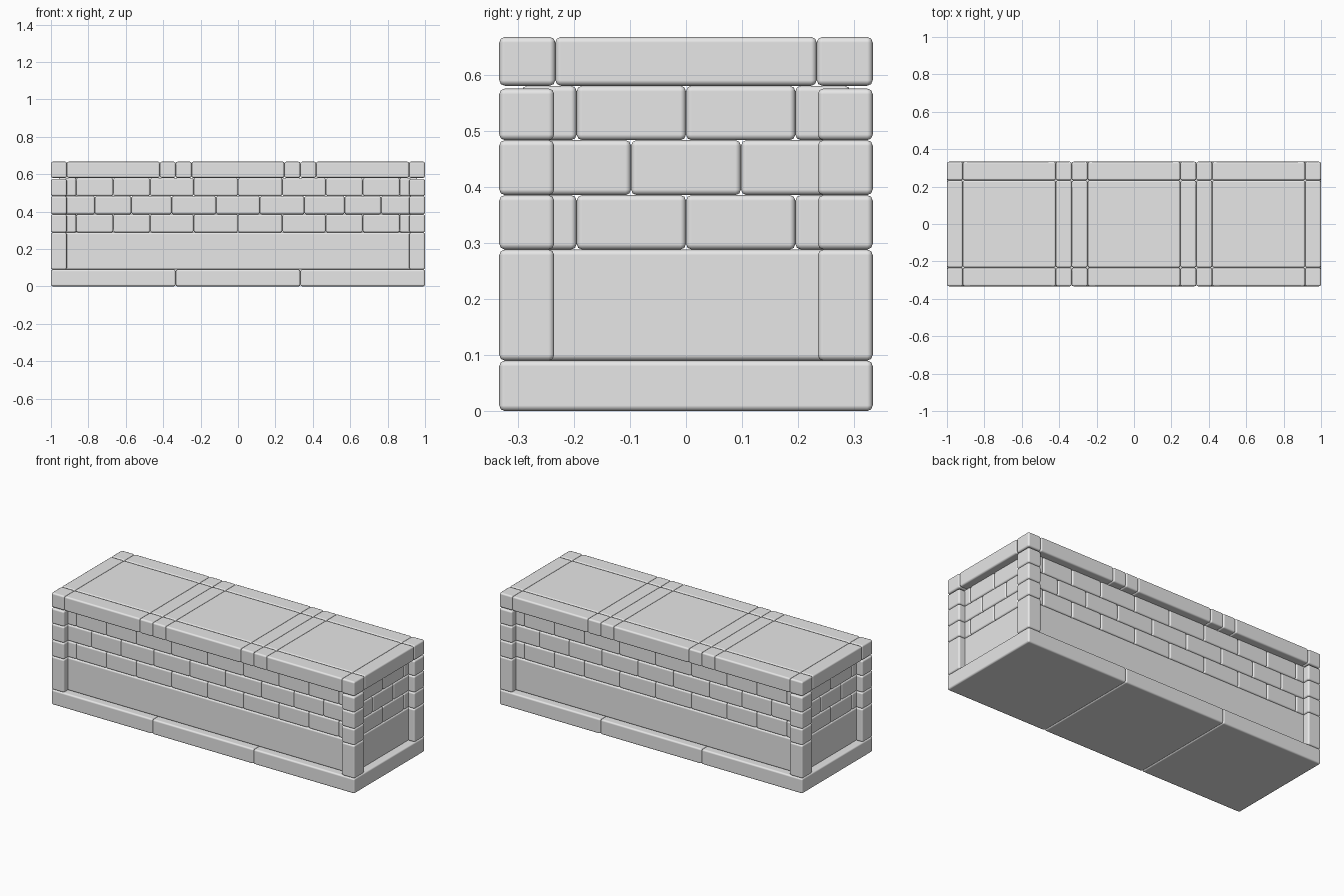
import bpy
import bmesh
from mathutils import Matrix, Vector

cube = bpy.data.objects.get("Cube")
if cube:
    bpy.data.objects.remove(cube, do_unlink=True)

stone = bpy.data.materials.new("grey_stone")
stone.use_nodes = True
stone.diffuse_color = (0.8, 0.8, 0.8, 1)
stone.node_tree.nodes["Principled BSDF"].inputs["Base Color"].default_value = (0.8, 0.8, 0.8, 1)

# Main dimensions
HX, HY = 1.0, 0.333          # outer half sizes
WX, WY = 0.96, 0.293         # outer faces of the recessed walls
THICK = 0.098                # wall thickness
PX, PY = 0.915, 0.235        # inner faces of the corner posts
LEVELS = [0.09, 0.288, 0.385, 0.483, 0.58]
TOP = 0.667


def stones(name, boxes):
    """One object made of softly bevelled blocks, each ((x0, x1), (y0, y1), (z0, z1))."""
    bm = bmesh.new()
    for box in boxes:
        centre = Vector([(a + b) / 2 for a, b in box])
        size = Vector([b - a for a, b in box])
        place = Matrix.Translation(centre) @ Matrix.Diagonal(size).to_4x4()
        bmesh.ops.create_cube(bm, size=1, matrix=place)
    for face in bm.faces:
        face.smooth = True
    mesh = bpy.data.meshes.new(name)
    bm.to_mesh(mesh)
    bm.free()
    mesh.materials.append(stone)
    obj = bpy.data.objects.new(name, mesh)
    bpy.context.collection.objects.link(obj)
    mod = obj.modifiers.new("worn_edges", "BEVEL")
    mod.width = 0.01
    mod.segments = 2
    mod.harden_normals = True


def spans(cuts):
    """Neighbouring pairs of a list of joints."""
    return list(zip(cuts, cuts[1:]))


def mirrored(cuts):
    """Joints on the positive side repeated on the negative side."""
    return sorted({-c for c in cuts} | set(cuts))


def both(outer, inner):
    """The two opposite ranges lying between inner and outer."""
    return [(-outer, -inner), (inner, outer)]


# Base slabs
stones("base_slabs", [(x, (-HY, HY), (0, LEVELS[0])) for x in spans([-HX, -HX / 3, HX / 3, HX])])

# Plain lower panels
low = (LEVELS[0], LEVELS[1])
stones("lower_long_panels", [((-WX, WX), y, low) for y in both(WY, WY - THICK)])
stones("lower_end_panels", [(x, (-PY - 0.02, PY + 0.02), low) for x in both(WX, WX - THICK)])

# Brick courses with staggered joints
long_odd = mirrored([0, 0.237, 0.47, 0.667, 0.865, WX])
long_even = mirrored([0.117, 0.355, 0.57, 0.765, WX - 0.02])
end_odd = mirrored([0, 0.195, WY - 0.01])
end_even = mirrored([0.098, WY - 0.01])
long_bricks, end_bricks = [], []
for row, z in enumerate(spans(LEVELS[1:])):
    for x in spans(long_even if row == 1 else long_odd):
        long_bricks += [(x, y, z) for y in both(WY, WY - THICK)]
    for y in spans(end_even if row == 1 else end_odd):
        end_bricks += [(x, y, z) for x in both(WX, WX - THICK)]
stones("long_wall_bricks", long_bricks)
stones("end_wall_bricks", end_bricks)

# Corner posts, stacked from blocks with a thin gap under the top
post_levels = spans(LEVELS[:-1] + [0.575])
stones("corner_posts", [(x, y, z) for x in both(HX, PX) for y in both(HY, PY) for z in post_levels])

# Top: border blocks, cross bands and panels
top_cuts_x = mirrored([0.248, 0.333, 0.418, PX, HX])
top_cuts_y = mirrored([PY - 0.002, HY])
top_z = (LEVELS[-1], TOP)
rows = spans(top_cuts_y)
stones("top_border", [(x, y, top_z) for x in spans(top_cuts_x) for y in (rows[0], rows[2])])
stones("top_panels", [(x, rows[1], top_z) for x in spans(top_cuts_x)])
